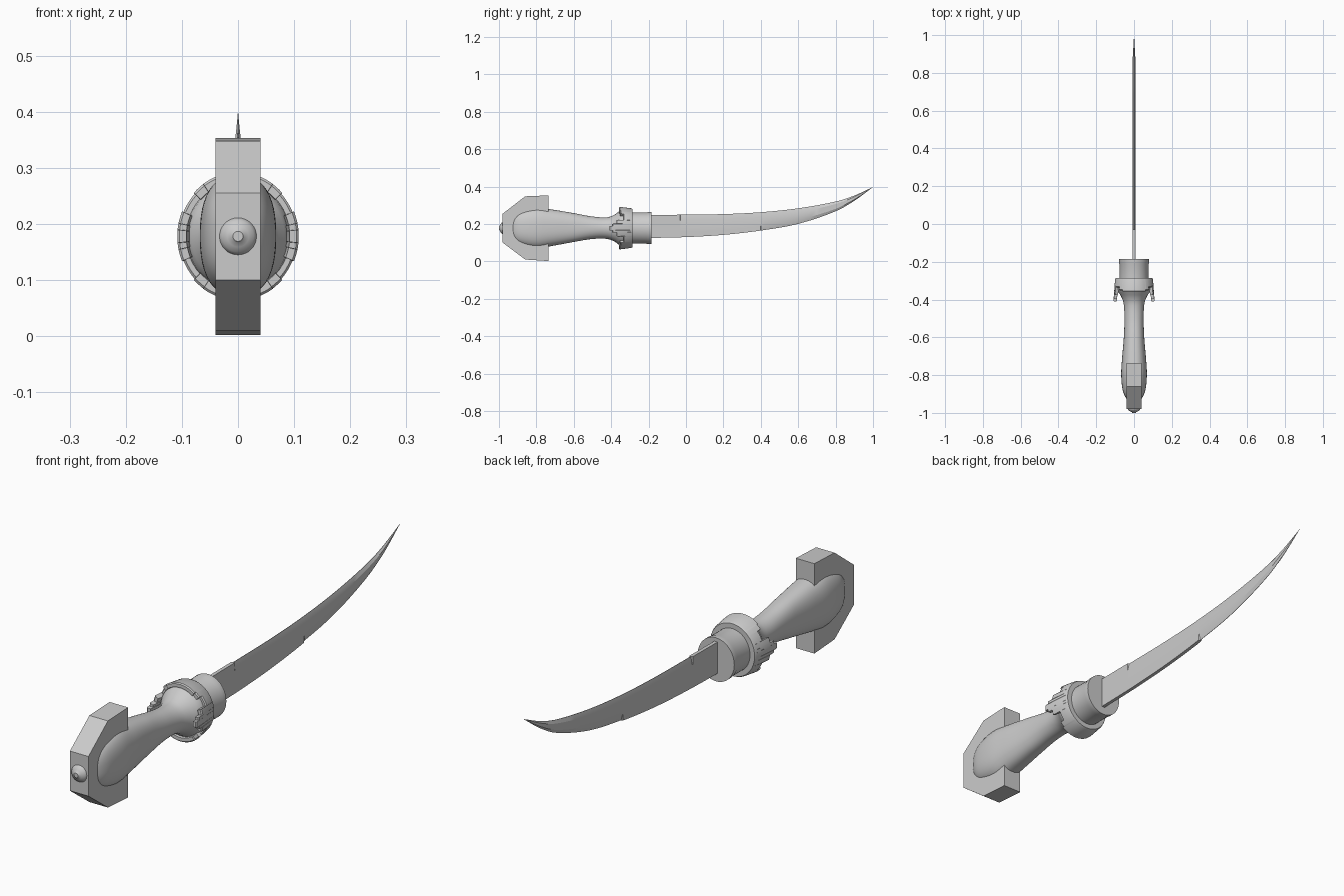
import bpy, bmesh, math

if "Cube" in bpy.data.objects:
    bpy.data.objects.remove(bpy.data.objects["Cube"])

CZ = 0.178  # height of the grip axis


def finish(name, bm, angle=None):
    bmesh.ops.remove_doubles(bm, verts=bm.verts, dist=1e-6)
    bmesh.ops.recalc_face_normals(bm, faces=bm.faces)
    me = bpy.data.meshes.new(name)
    bm.to_mesh(me)
    bm.free()
    ob = bpy.data.objects.new(name, me)
    bpy.context.collection.objects.link(ob)
    if angle:
        bpy.ops.object.select_all(action='DESELECT')
        ob.select_set(True)
        bpy.context.view_layer.objects.active = ob
        bpy.ops.object.shade_smooth_by_angle(angle=math.radians(angle))
    return ob


def skin(name, rings, angle=None, cap=True):
    """Bridge closed rings of points; cap the ends or join last to first."""
    bm = bmesh.new()
    vs = [[bm.verts.new(p) for p in r] for r in rings]
    n = len(vs[0])
    pairs = list(zip(vs, vs[1:])) + ([] if cap else [(vs[-1], vs[0])])
    for a, b in pairs:
        for i in range(n):
            j = (i + 1) % n
            bm.faces.new((a[i], a[j], b[j], b[i]))
    if cap:
        bm.faces.new(vs[0])
        bm.faces.new(vs[-1])
    return finish(name, bm, angle)


def oval(y, rx, rz, zc=CZ, power=2.0, n=48):
    pts = []
    for i in range(n):
        c, s = math.cos(math.tau * i / n), math.sin(math.tau * i / n)
        e = 2 / power
        pts.append((rx * math.copysign(abs(c) ** e, c), y,
                    zc + rz * math.copysign(abs(s) ** e, s)))
    return pts


def smooth(keys, t):
    """Catmull-Rom style interpolation of (t, a, b, ...) rows."""
    k = max(i for i in range(len(keys) - 1) if keys[i][0] <= t + 1e-9)
    p, q = keys[k], keys[k + 1]
    o, r = keys[max(k - 1, 0)], keys[min(k + 2, len(keys) - 1)]
    h = q[0] - p[0]
    u = (t - p[0]) / h
    out = []
    for c in range(1, len(p)):
        m0 = (q[c] - o[c]) / (q[0] - o[0]) * h
        m1 = (r[c] - p[c]) / (r[0] - p[0]) * h
        out.append((2*u**3 - 3*u*u + 1) * p[c] + (u**3 - 2*u*u + u) * m0
                   + (3*u*u - 2*u**3) * q[c] + (u**3 - u*u) * m1)
    return out


# pommel: faceted hooked plate
profile = [(-0.735, 0.353), (-0.86, 0.348), (-0.98, 0.255), (-0.98, 0.10),
           (-0.86, 0.01), (-0.735, 0.002)]
skin("pommel", [[(x, y, z) for y, z in profile] for x in (-0.04, 0.04)])

# pommel_stud: small domed button with a flat tip
skin("pommel_stud", [oval(y, r, r, n=32) for y, r in
     ((-0.97, 0.034), (-0.980, 0.033), (-0.987, 0.028), (-0.993, 0.019), (-0.997, 0.011), (-1.0, 0.009))], 35)

# grip: swelling oval handle (y, half width, half height, centre)
grip = [(-0.945, 0.022, 0.040, 0.179), (-0.92, 0.044, 0.072, 0.179),
        (-0.88, 0.060, 0.094, 0.179), (-0.80, 0.068, 0.109, 0.179),
        (-0.72, 0.064, 0.098, 0.180), (-0.60, 0.054, 0.077, 0.181),
        (-0.50, 0.051, 0.060, 0.180), (-0.42, 0.055, 0.058, 0.178),
        (-0.38, 0.070, 0.073, 0.178), (-0.35, 0.090, 0.095, 0.178),
        (-0.32, 0.094, 0.098, 0.178)]
rows = []
for i in range(46):
    y = -0.945 + 0.625 * i / 45
    rx, rz, zc = smooth(grip, y)
    rows.append(oval(y, rx, rz, zc, 2.4 if y < -0.6 else 2.4 - 0.4 * min(1, (y + 0.6) / 0.15)))
skin("grip", rows, 60)


# crown: flared collar with stepped teeth at each side
def crown_edge(deg):
    a = abs((deg + 90) % 180 - 90)
    for limit, y in ((6, -0.41), (12, -0.395), (23, -0.372), (43, -0.335), (55, -0.352)):
        if a < limit:
            return y
    return -0.358


stops = []
for base in (0, 180):
    for s in (-1, 1):
        for lim in (6, 12, 23, 43, 55):
            stops += [base + s * (lim - 0.15), base + s * (lim + 0.15)]
stops += [i * 5 + 2.5 for i in range(72)]
sections = []
for d in sorted(s % 360 for s in stops):
    a, ye = math.radians(d), crown_edge(d)
    ro = 0.104 + 0.010 * min(1, (-0.285 - ye) / 0.07)
    ri = ro - 0.017
    shape = ((-0.285, 0.05), (-0.285, 0.102), (-0.293, 0.106), (ye + 0.004, ro),
             (ye, ro - 0.004), (ye, ri), (-0.325, 0.088), (-0.325, 0.05))
    sections.append([(r * 0.95 * math.cos(a), y, CZ + r * math.sin(a)) for y, r in shape])
skin("crown", sections, 35, cap=False)

# ferrule: short cylinder where the blade enters
skin("ferrule", [oval(y, r * 0.93, r) for y, r in
     ((-0.30, 0.083), (-0.212, 0.083), (-0.205, 0.085), (-0.185, 0.085))], 35)

# blade: curved, ground edges start at different places top and bottom
outline = [(-0.21, 0.125, 0.248), (0.0, 0.130, 0.250), (0.2, 0.142, 0.253),
           (0.4, 0.165, 0.263), (0.6, 0.201, 0.284), (0.8, 0.268, 0.320),
           (0.9, 0.324, 0.352), (1.0, 0.397, 0.398)]
ys = sorted([-0.21 + 1.21 * i / 40 for i in range(41)] + [-0.032, -0.028, 0.398, 0.402])
rows = []
for y in ys:
    lo, hi = smooth(outline, y)
    t = 0.007 * min(1.0, max(0.05, (1.0 - y) / 0.12))
    top = t if y < -0.03 else t * 0.1
    low = t if y < 0.40 else t * 0.1
    h = (hi - lo) * 0.25
    half = [(low, lo), (t, lo + h), (t, hi - h), (top, hi)]
    rows.append([(x, y, z) for x, z in half] + [(-x, y, z) for x, z in reversed(half)])
skin("blade", rows, 20)
